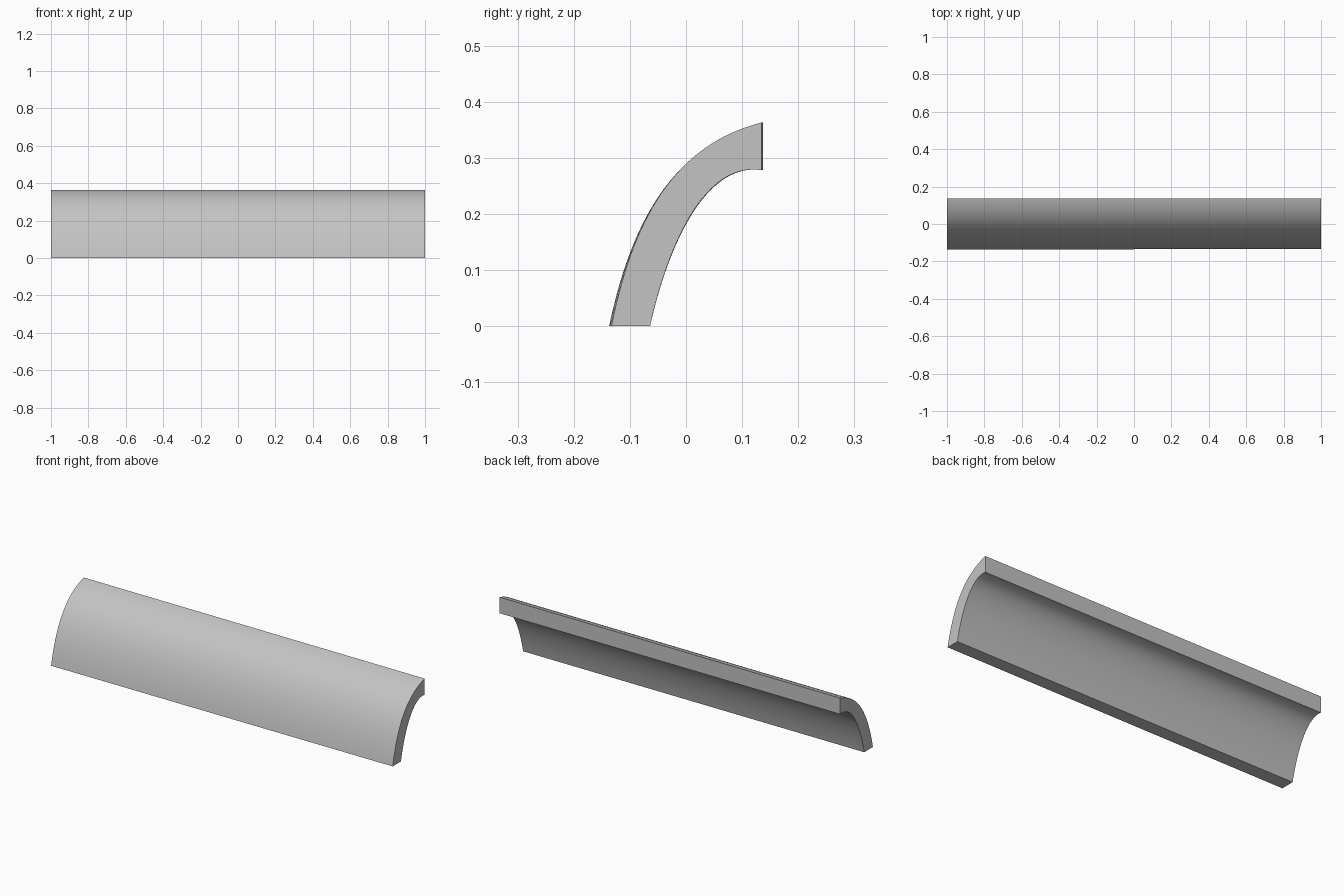
import bpy
import bmesh
import math
from mathutils import Vector
from mathutils.geometry import interpolate_bezier

if "Cube" in bpy.data.objects:
    bpy.data.objects.remove(bpy.data.objects["Cube"], do_unlink=True)

STEPS = 32

# Plain grey material
grey = bpy.data.materials.new("plain_grey")
grey.use_nodes = True
colour = (0.55, 0.55, 0.55, 1)
grey.diffuse_color = colour
grey.node_tree.nodes["Principled BSDF"].inputs["Base Color"].default_value = colour


def curve(*points):
    return interpolate_bezier(*[Vector((0, y, z)) for y, z in points], STEPS)


# Curved cross-section: outer face going up, inner face coming back down
outer = curve((-0.137, 0), (-0.095, 0.2), (-0.015, 0.325), (0.137, 0.363))
inner = curve((-0.064, 0), (-0.035, 0.13), (0.03, 0.295), (0.137, 0.278))

# Sweep along x, with a very slight taper toward the left end
bm = bmesh.new()
rings = []
for x, front_shift, back_shift in ((-1, 0, 0), (1, 0.004, -0.002)):
    sides = []
    for side, front in ((outer, front_shift), (inner, 0)):
        sides.append([bm.verts.new((x, p.y + front + (back_shift - front) * i / (STEPS - 1), p.z))
                      for i, p in enumerate(side)])
    rings.append(sides[0] + sides[1][::-1])

count = len(rings[0])
for i in range(count):
    j = (i + 1) % count
    bm.faces.new((rings[0][i], rings[0][j], rings[1][j], rings[1][i]))

# End caps as strips between the outer and inner curves
for ring in rings:
    for i in range(STEPS - 1):
        bm.faces.new((ring[i], ring[i + 1], ring[count - 2 - i], ring[count - 1 - i]))
bmesh.ops.recalc_face_normals(bm, faces=bm.faces)

mesh = bpy.data.meshes.new("curved_panel")
bm.to_mesh(mesh)
bm.free()
mesh.materials.append(grey)
panel = bpy.data.objects.new("curved_panel", mesh)
bpy.context.collection.objects.link(panel)

# Smooth curved faces, crisp corners
bpy.ops.object.select_all(action="DESELECT")
panel.select_set(True)
bpy.context.view_layer.objects.active = panel
bpy.ops.object.shade_smooth_by_angle(angle=math.radians(30))
